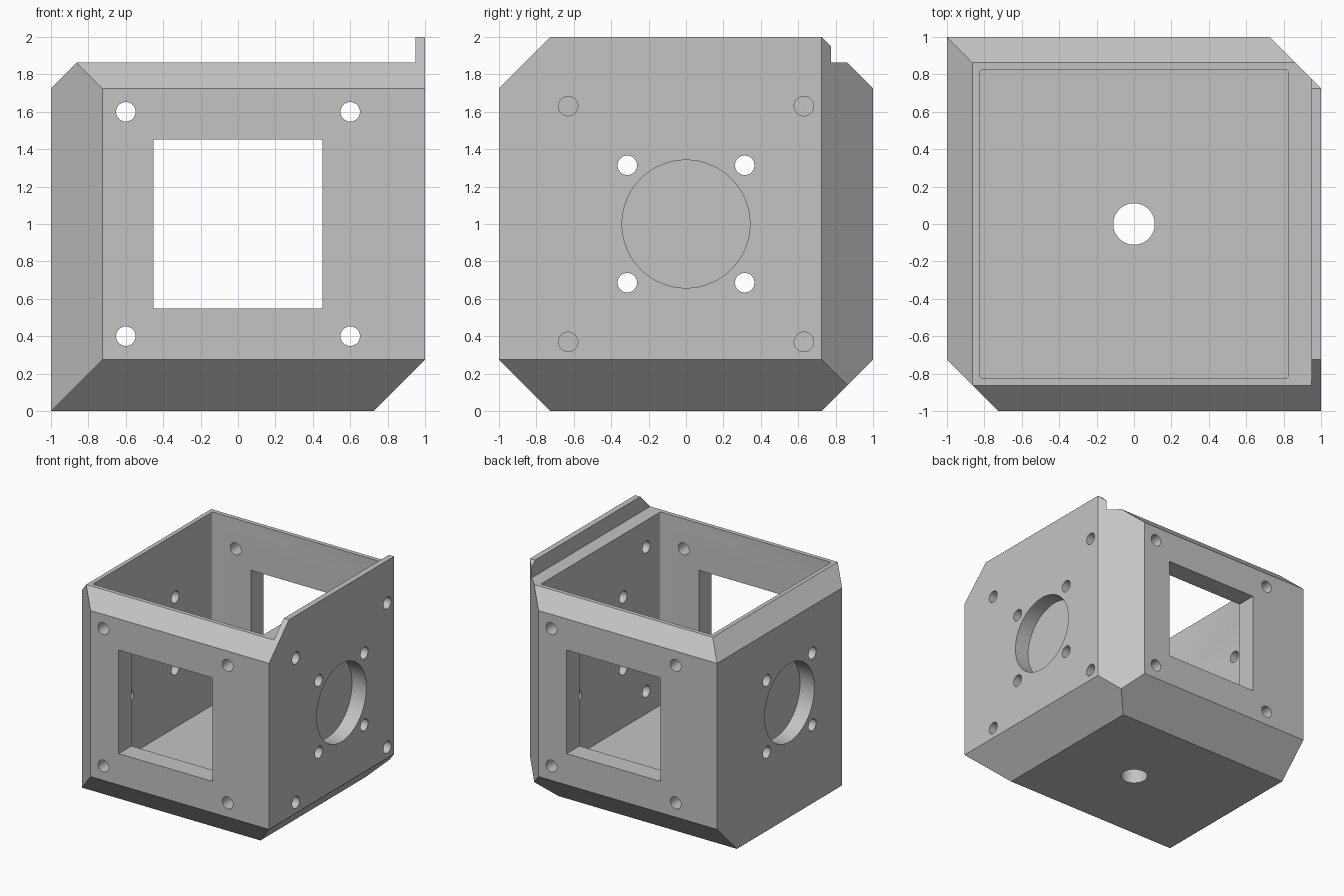
import bpy, bmesh, math
from mathutils import Vector, Matrix

if "Cube" in bpy.data.objects:
    bpy.data.objects.remove(bpy.data.objects["Cube"])

CH = 0.275        # edge chamfer
WALL = 0.175      # wall thickness
RIM_Z = 2 - CH / 2
ZC = 1.0

grey = bpy.data.materials.new("light grey")
grey.diffuse_color = (0.55, 0.55, 0.55, 1)
grey.use_nodes = True
grey.node_tree.nodes["Principled BSDF"].inputs["Base Color"].default_value = grey.diffuse_color


def make_object(name, bm):
    bmesh.ops.recalc_face_normals(bm, faces=bm.faces[:])
    mesh = bpy.data.meshes.new(name)
    bm.to_mesh(mesh)
    bm.free()
    ob = bpy.data.objects.new(name, mesh)
    bpy.context.collection.objects.link(ob)
    return ob


def box(lo, hi, round_corners=0):
    lo, hi = Vector(lo), Vector(hi)
    bm = bmesh.new()
    bmesh.ops.create_cube(bm, size=1, matrix=Matrix.Translation((lo + hi) / 2)
                          @ Matrix.Diagonal((*(hi - lo), 1)))
    if round_corners:
        upright = [e for e in bm.edges
                   if abs(e.verts[0].co.z - e.verts[1].co.z) > 0.1]
        bmesh.ops.bevel(bm, geom=upright, offset=round_corners, segments=3,
                        profile=0.5, affect='EDGES')
    return bm


def rod(radius, start, end, sides=32):
    start, end = Vector(start), Vector(end)
    axis = end - start
    turn = axis.to_track_quat('Z', 'Y').to_matrix().to_4x4()
    bm = bmesh.new()
    bmesh.ops.create_cone(bm, cap_ends=True, segments=sides, radius1=radius,
                          radius2=radius, depth=axis.length,
                          matrix=Matrix.Translation((start + end) / 2) @ turn)
    return bm


def cut(target, bm):
    cutter = make_object("cutter", bm)
    cutter.hide_render = True
    mod = target.modifiers.new("cut", 'BOOLEAN')
    mod.operation = 'DIFFERENCE'
    mod.solver = 'EXACT'
    mod.object = cutter
    bpy.context.view_layer.update()
    dg = bpy.context.evaluated_depsgraph_get()
    mesh = bpy.data.meshes.new_from_object(target.evaluated_get(dg))
    target.modifiers.clear()
    target.data = mesh
    bpy.data.objects.remove(cutter)


# Solid block with eight chamfered edges
bm = box((-1, -1, 0), (1, 1, 2))
for n in [(-1, -1, 0), (1, 1, 0),                 # upright edges
          (0, -1, -1), (0, 1, -1), (1, 0, -1),    # bottom edges
          (0, -1, 1), (0, 1, 1), (-1, 0, 1)]:     # top edges
    n = Vector(n)
    corner = Vector((0, 0, 1)) + n
    point = corner - n * (CH / 2)
    bmesh.ops.bisect_plane(bm, geom=bm.verts[:] + bm.edges[:] + bm.faces[:],
                           plane_co=point, plane_no=n, clear_outer=True)
    bmesh.ops.holes_fill(bm, edges=[e for e in bm.edges if e.is_boundary])
body = make_object("motor_housing", bm)

# Lowered rim that leaves a thin raised lip on the right, then the cavity
cut(body, box((-1.2, -1.2, RIM_Z), (0.95, 1.2, 2.2)))
inner = 1 - WALL
cut(body, box((-inner, -inner, WALL), (inner, inner, 2.3), 0.015))

# Square windows in front and back
cut(body, box((-0.452, -1.2, ZC - 0.452), (0.452, 1.2, ZC + 0.452)))

# Drain hole in the floor
cut(body, rod(0.111, (0, 0, -0.2), (0, 0, 0.5), 48))

# Round blind recesses on both sides
for s in (-1, 1):
    cut(body, rod(0.342, (s * (1 - CH / 2), 0, ZC), (s * 1.2, 0, ZC), 64))

# Screw holes
for a in (-1, 1):
    for b in (-1, 1):
        x, z = a * 0.6, ZC + b * 0.6
        cut(body, rod(0.052, (x, -1.2, z), (x, 1.2, z)))
        y, z = a * 0.314, ZC + b * 0.314
        cut(body, rod(0.052, (-1.2, y, z), (1.2, y, z)))
        y, z = a * 0.63, ZC + b * 0.63
        cut(body, rod(0.052, (0.6, y, z), (1.2, y, z)))

# Finish: one colour, smooth hole walls with crisp edges
body.data.materials.clear()
body.data.materials.append(grey)
for p in body.data.polygons:
    p.material_index = 0
bpy.ops.object.select_all(action='DESELECT')
body.select_set(True)
bpy.context.view_layer.objects.active = body
bpy.ops.object.shade_smooth_by_angle(angle=math.radians(30))
